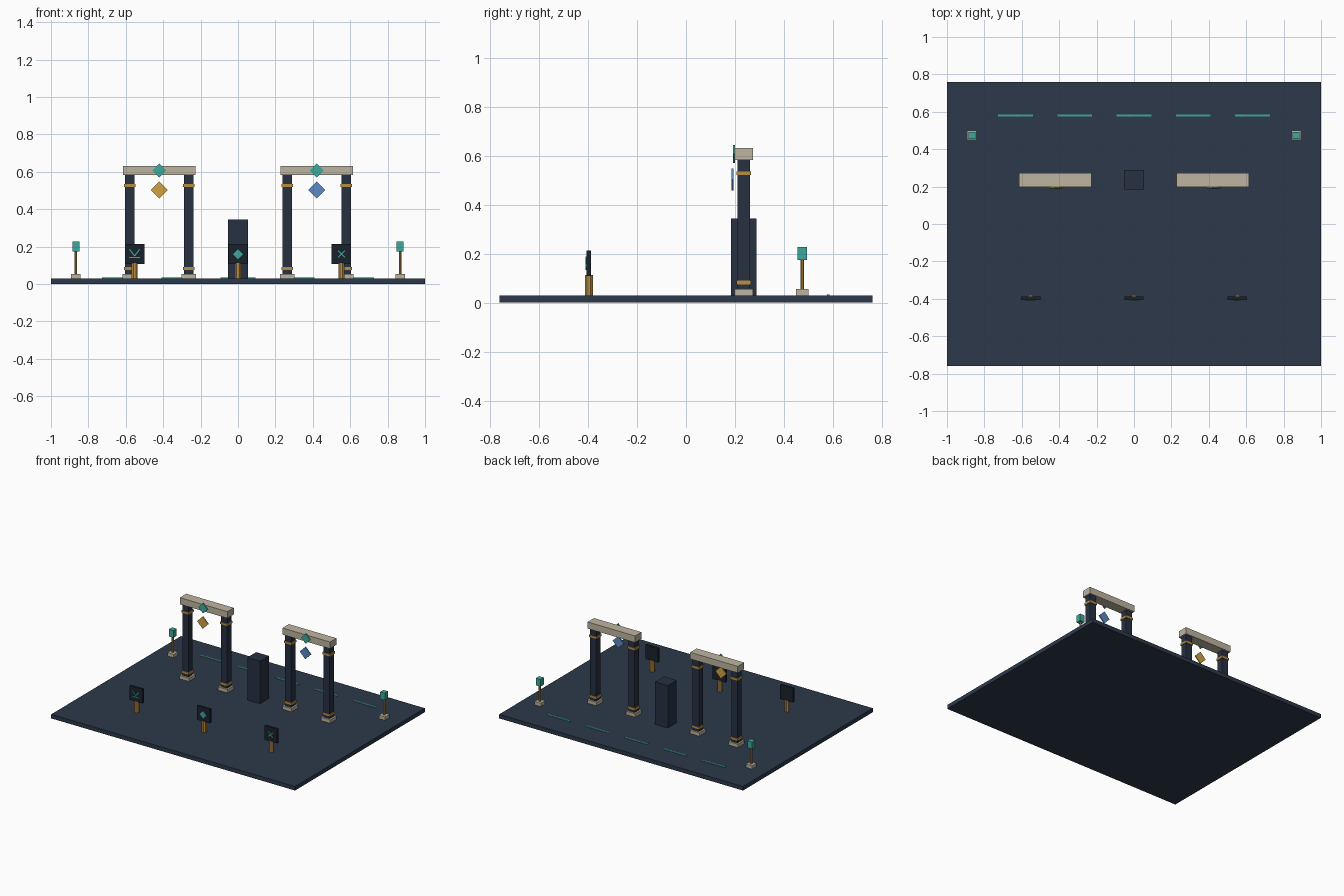
import bpy, math

if "Cube" in bpy.data.objects:
    bpy.data.objects.remove(bpy.data.objects["Cube"])


def material(name, hex_rgb):
    lin = [(int(hex_rgb[i:i + 2], 16) / 255) ** 2.2 for i in (0, 2, 4)]
    m = bpy.data.materials.new(name)
    m.diffuse_color = (*lin, 1)
    m.use_nodes = True
    m.node_tree.nodes["Principled BSDF"].inputs["Base Color"].default_value = m.diffuse_color
    return m


SLATE = material("slate", "303B4B")
DARK = material("dark_slate", "2B3444")
PANEL = material("panel", "20262F")
STONE = material("stone", "BDB39F")
GOLD = material("gold", "B98D42")
AMBER = material("amber", "D0A045")
TEAL = material("teal", "3FA79C")
BLUE = material("blue", "5A88C4")


def box(name, centre, size, mat, tilt=0):
    """Box of the given size, tilted about y in degrees."""
    bpy.ops.mesh.primitive_cube_add(size=1, location=centre)
    o = bpy.context.object
    o.name = name
    o.scale = size
    bpy.ops.object.transform_apply(location=False, rotation=False, scale=True)
    o.rotation_euler.y = math.radians(tilt)
    o.data.materials.append(mat)
    return o


def block(name, x, y, z0, z1, width, depth, mat):
    return box(name, (x, y, (z0 + z1) / 2), (width, depth, z1 - z0), mat)


def rod(name, x, y, z0, z1, radius, mat):
    bpy.ops.mesh.primitive_cylinder_add(vertices=8, radius=radius, depth=z1 - z0,
                                        location=(x, y, (z0 + z1) / 2),
                                        rotation=(0, 0, math.radians(22.5)))
    o = bpy.context.object
    o.name = name
    o.data.materials.append(mat)


def diamond(name, x, y, z, half, thick, mat):
    side = half * math.sqrt(2)
    box(name, (x, y, z), (side, thick, side), mat, 45)


def stroke(name, x0, z0, x1, z1, y, mat, width=0.006):
    """Thin bar between two points in the sign's plane."""
    length = math.hypot(x1 - x0, z1 - z0)
    box(name, ((x0 + x1) / 2, y, (z0 + z1) / 2), (length, 0.004, width), mat,
        -math.degrees(math.atan2(z1 - z0, x1 - x0)))


FLOOR = 0.03
GATE_Y = 0.236

# Floor slab and dashed strip
block("floor", 0, 0, 0, FLOOR, 2, 1.52, SLATE)
for i in range(-2, 3):
    block("floor_dash", i * 0.317, 0.58, FLOOR - 0.002, FLOOR + 0.004, 0.186, 0.01, TEAL)

# Two gates
for gx, gem in ((-0.421, AMBER), (0.421, BLUE)):
    for cx in (gx - 0.158, gx + 0.158):
        block("column_base", cx, GATE_Y, FLOOR, 0.055, 0.076, 0.076, STONE)
        block("column", cx, GATE_Y, 0.055, 0.585, 0.05, 0.05, DARK)
        for z in (0.083, 0.528):
            block("column_band", cx, GATE_Y, z - 0.008, z + 0.008, 0.06, 0.06, GOLD)
    block("lintel", gx, GATE_Y, 0.583, 0.632, 0.39, 0.075, STONE)
    diamond("lintel_gem", gx, 0.195, 0.607, 0.037, 0.008, TEAL)
    diamond("hanging_gem", gx, 0.19, 0.503, 0.045, 0.008, gem)

# Central pillar
block("central_pillar", 0, GATE_Y, FLOOR, 0.344, 0.105, 0.105, DARK)

# Lamps
for x in (-0.867, 0.867):
    block("lamp_base", x, 0.474, FLOOR, 0.055, 0.051, 0.051, STONE)
    rod("lamp_post", x, 0.474, 0.055, 0.176, 0.008, GOLD)
    block("lamp_head", x, 0.474, 0.174, 0.227, 0.038, 0.038, TEAL)

# Signs
SIGN_Y, MARK_Y, MARK_Z = -0.396, -0.407, 0.16
for x in (-0.553, 0, 0.553):
    rod("sign_post", x, SIGN_Y, FLOOR, 0.112, 0.018, GOLD)
    block("sign_panel", x, SIGN_Y, 0.108, 0.213, 0.104, 0.018, PANEL)

# Sign marks: chevron over a bar, diamond, cross
x = -0.553
for s in (-1, 1):
    stroke("chevron_mark", x, 0.15, x + s * 0.027, 0.186, MARK_Y, TEAL)
stroke("bar_mark", x - 0.03, 0.142, x + 0.03, 0.142, MARK_Y, TEAL)
diamond("diamond_mark", 0, MARK_Y, MARK_Z, 0.027, 0.006, TEAL)
for s in (-1, 1):
    stroke("cross_mark", 0.553 - 0.018, MARK_Z - s * 0.018,
           0.553 + 0.018, MARK_Z + s * 0.018, MARK_Y, TEAL)
